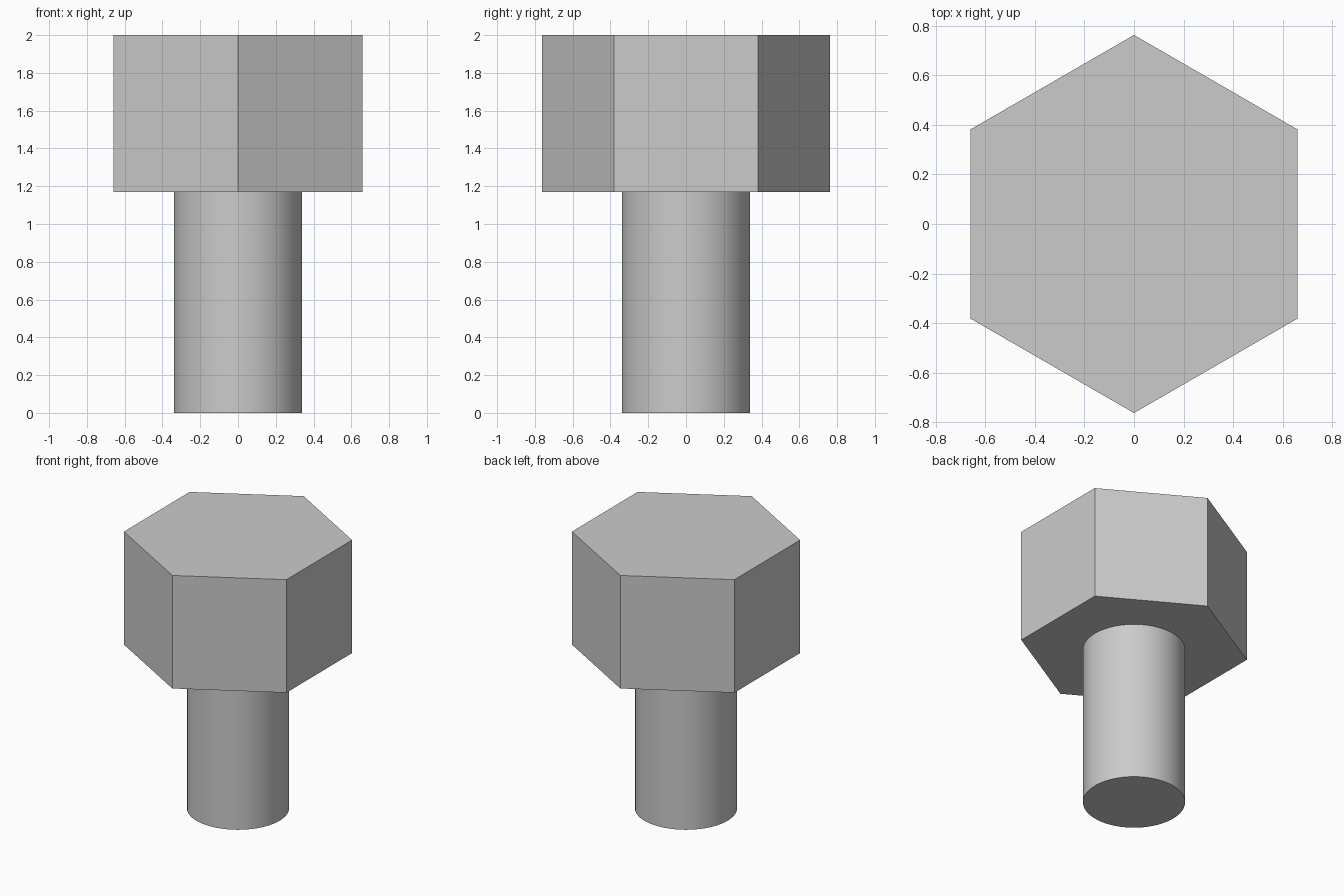
import bpy
import bmesh
import math

cube = bpy.data.objects.get("Cube")
if cube:
    bpy.data.objects.remove(cube, do_unlink=True)

# Plain grey metal
GREY = (0.6, 0.6, 0.6, 1.0)
metal = bpy.data.materials.new("grey_metal")
metal.use_nodes = True
metal.diffuse_color = GREY
metal.node_tree.nodes["Principled BSDF"].inputs["Base Color"].default_value = GREY


def prism(name, sides, radius, bottom, top, smooth=False):
    """Upright prism with one corner pointing to the front."""
    bm = bmesh.new()
    angles = [2 * math.pi * i / sides - math.pi / 2 for i in range(sides)]
    ring = [bm.verts.new((radius * math.cos(a), radius * math.sin(a), bottom))
            for a in angles]
    base = bm.faces.new(ring)
    lifted = bmesh.ops.extrude_face_region(bm, geom=[base], use_keep_orig=True)
    verts = [v for v in lifted["geom"] if isinstance(v, bmesh.types.BMVert)]
    bmesh.ops.translate(bm, verts=verts, vec=(0, 0, top - bottom))
    bmesh.ops.recalc_face_normals(bm, faces=bm.faces)
    mesh = bpy.data.meshes.new(name)
    bm.to_mesh(mesh)
    bm.free()
    mesh.materials.append(metal)
    obj = bpy.data.objects.new(name, mesh)
    bpy.context.collection.objects.link(obj)
    if smooth:
        bpy.ops.object.select_all(action="DESELECT")
        obj.select_set(True)
        bpy.context.view_layer.objects.active = obj
        bpy.ops.object.shade_smooth_by_angle(angle=math.radians(30))
    return obj


HEAD_BOTTOM = 1.17

# Round shank and six-sided head
prism("shank", 64, 0.34, 0.0, HEAD_BOTTOM, smooth=True)
prism("hex_head", 6, 0.762, HEAD_BOTTOM, 2.0)
